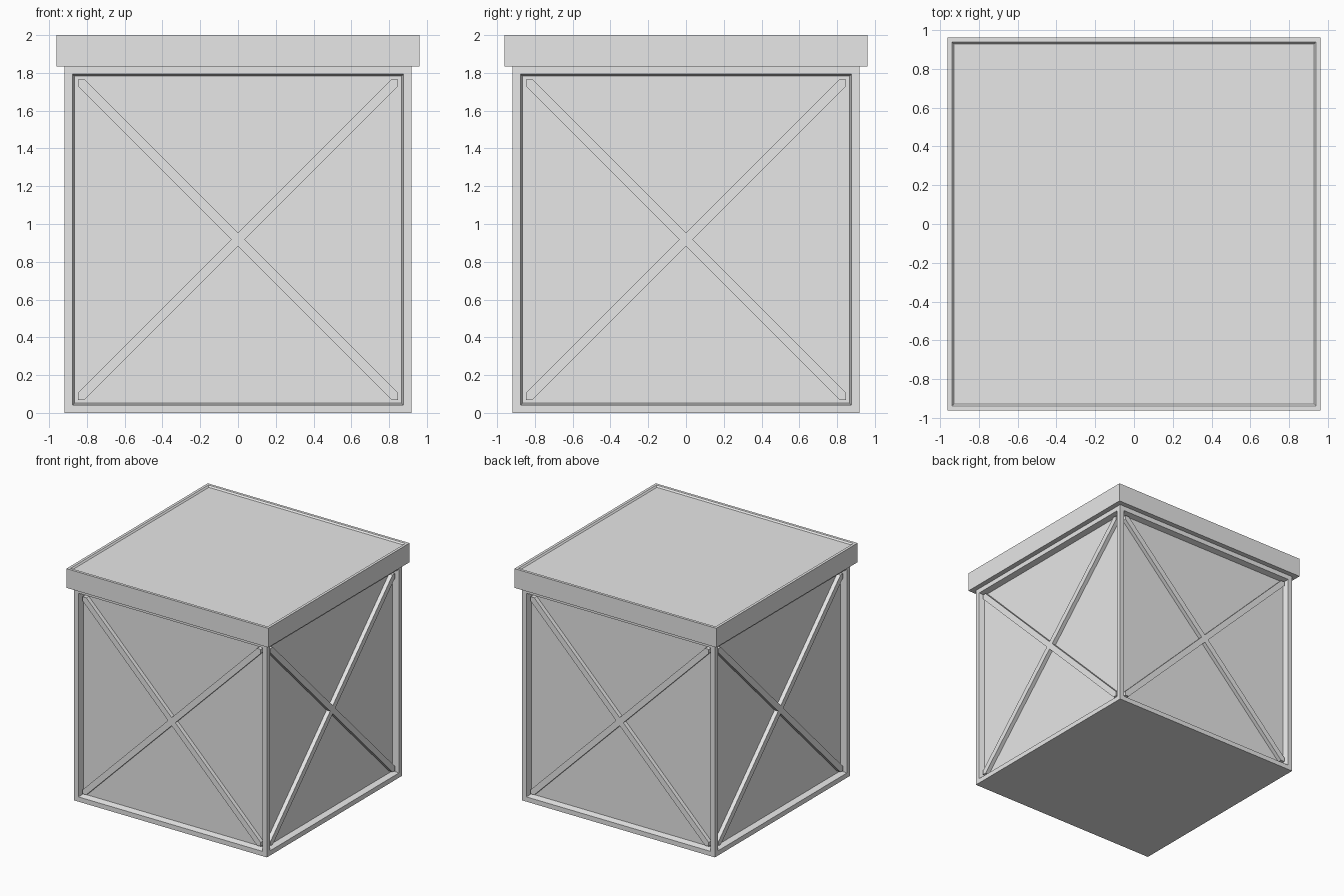
import bpy, bmesh
from math import pi
from mathutils import Matrix, Vector

cube = bpy.data.objects.get("Cube")
if cube:
    bpy.data.objects.remove(cube, do_unlink=True)

GREY = (0.8, 0.8, 0.8, 1.0)
mat = bpy.data.materials.new("light_grey")
mat.use_nodes = True
mat.diffuse_color = GREY
mat.node_tree.nodes["Principled BSDF"].inputs["Base Color"].default_value = GREY

SIDE = 1.835      # edge of the cubic body
LID = 1.922       # edge of the lid
RECESS = 0.05     # depth of the side panels


def finish(bm, name):
    bmesh.ops.recalc_face_normals(bm, faces=bm.faces)
    mesh = bpy.data.meshes.new(name)
    bm.to_mesh(mesh)
    bm.free()
    mesh.materials.append(mat)
    obj = bpy.data.objects.new(name, mesh)
    bpy.context.collection.objects.link(obj)
    return obj


def panelled_box(name, width, z0, z1, choose, rim, taper, depth):
    """Box whose chosen faces get a flat rim and a sunken panel with sloped walls."""
    bm = bmesh.new()
    bmesh.ops.create_cube(bm, size=1)
    bmesh.ops.scale(bm, vec=(width, width, z1 - z0), verts=bm.verts)
    bmesh.ops.translate(bm, vec=(0, 0, (z0 + z1) / 2), verts=bm.verts)
    bm.normal_update()
    faces = [f for f in bm.faces if choose(f.normal)]
    bmesh.ops.inset_individual(bm, faces=faces, thickness=rim)
    bmesh.ops.inset_individual(bm, faces=faces, thickness=taper, depth=-depth)
    return finish(bm, name)


def cross_brace(name, angle, reach=0.848, notch=0.035, height=0.035):
    """X-shaped brace standing on one sunken side panel."""
    arm = [(notch, 0), (reach, reach - notch), (reach, reach), (reach - notch, reach)]
    bm = bmesh.new()
    back = -SIDE / 2 + RECESS + 0.005
    verts = []
    for quarter in range(4):
        turn = Matrix.Rotation(-quarter * pi / 2, 3, 'Y')
        for x, z in arm:
            p = turn @ Vector((x, 0, z))
            verts.append(bm.verts.new((p.x, back, p.z + SIDE / 2)))
    face = bm.faces.new(verts)
    out = bmesh.ops.extrude_face_region(bm, geom=[face])
    front = [v for v in out["geom"] if isinstance(v, bmesh.types.BMVert)]
    bmesh.ops.translate(bm, vec=(0, -height - 0.005, 0), verts=front)
    bmesh.ops.rotate(bm, cent=(0, 0, 0), matrix=Matrix.Rotation(angle, 3, 'Z'), verts=bm.verts)
    return finish(bm, name)


# Body with a framed panel on each side
panelled_box("crate_body", SIDE, 0, SIDE, lambda n: abs(n.z) < 0.5, 0.058, 0.016, RECESS)

# Overhanging lid with a shallow sunken top
panelled_box("lid", LID, SIDE, 2.0, lambda n: n.z > 0.5, 0.033, 0.016, 0.0125)

# Diagonal braces on all four sides
for i, side in enumerate(("front", "left", "back", "right")):
    cross_brace(side + "_cross_brace", i * pi / 2)
